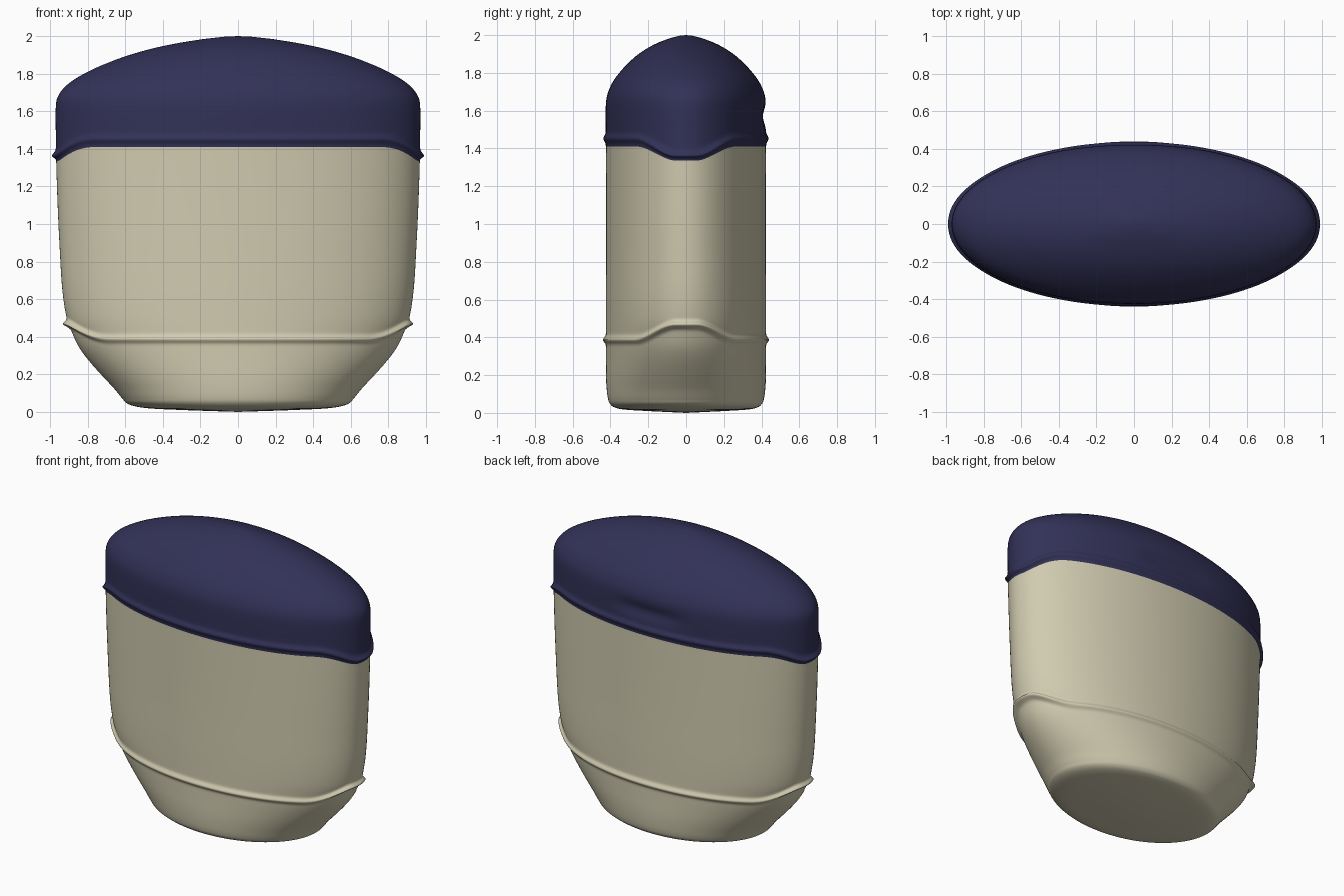
import bpy, bmesh, math

if "Cube" in bpy.data.objects:
    bpy.data.objects.remove(bpy.data.objects["Cube"])

N = 128  # sides round the oval

# Profile: (half width x, half depth y, height z)
PROFILE = [(0.25, 0.17, 0.008), (0.45, 0.32, 0.017), (0.54, 0.375, 0.028), (0.59, 0.40, 0.045),
           (0.615, 0.412, 0.07), (0.66, 0.42, 0.125), (0.73, 0.424, 0.2), (0.80, 0.424, 0.28),
           (0.85, 0.424, 0.35), (0.882, 0.424, 0.42), (0.912, 0.424, 0.5), (0.935, 0.424, 0.65),
           (0.948, 0.423, 0.85), (0.96, 0.423, 1.1), (0.968, 0.424, 1.35), (0.97, 0.425, 1.5),
           (0.97, 0.425, 1.62), (0.962, 0.42, 1.67), (0.935, 0.406, 1.715), (0.885, 0.383, 1.76),
           (0.80, 0.345, 1.81), (0.70, 0.303, 1.855), (0.57, 0.248, 1.902), (0.40, 0.175, 1.947),
           (0.20, 0.09, 1.982), (0.07, 0.034, 1.997)]


def smooth_curve(pts, steps=6):
    out = []
    for i in range(len(pts) - 1):
        a, b, c, d = (pts[max(i - 1, 0)], pts[i], pts[i + 1], pts[min(i + 2, len(pts) - 1)])
        # tangents with respect to height keep z increasing
        for s in range(steps):
            t = s / steps
            z = b[2] + (c[2] - b[2]) * t
            h = c[2] - b[2]
            p = []
            for k in (0, 1):
                m0 = (c[k] - a[k]) / (c[2] - a[2]) * h
                m1 = (d[k] - b[k]) / (d[2] - b[2]) * h
                p.append((2*t**3 - 3*t*t + 1) * b[k] + (t**3 - 2*t*t + t) * m0
                         + (3*t*t - 2*t**3) * c[k] + (t**3 - t*t) * m1)
            out.append((p[0], p[1], z))
    out.append(pts[-1])
    return out


CURVE = smooth_curve(PROFILE)


def lerp_table(z, table):
    # table rows end with the height
    if z <= table[0][-1]:
        return table[0][:-1]
    for a, b in zip(table, table[1:]):
        if z <= b[-1]:
            t = (z - a[-1]) / (b[-1] - a[-1])
            return tuple(p + (q - p) * t for p, q in zip(a[:-1], b[:-1]))
    return table[-1][:-1]


# How far each row is lifted at the narrow ends
LIFT = [(0, 0.1), (0.08, 0.33), (0.08, 0.45), (0, 0.9), (0, 1.05), (-0.075, 1.41),
        (-0.09, 1.455), (-0.085, 1.5), (0, 1.64)]


def bump(z, centre, width):
    return math.exp(-((z - centre) / width) ** 2)


def point(z0, ang):
    c, s = math.cos(ang), math.sin(ang)
    t = min(max((abs(s) - 0.12) / 0.5, 0), 1)
    end = 1 - t * t * (3 - 2 * t)
    z = z0 + lerp_table(z0, LIFT)[0] * end
    rx, ry = lerp_table(z, CURVE)
    # raised bands on the body and lid
    out = bump(z0, 0.387, 0.017) * (0.016 + 0.014 * end) + bump(z0, 1.452, 0.02) * (0.013 + 0.009 * end)
    nx, ny = c / rx, s / ry
    n = math.hypot(nx, ny)
    x, y = rx * c + out * nx / n, ry * s + out * ny / n
    # shallow thumb recess at the back of the lid
    if s > 0:
        y -= 0.018 * math.exp(-(x / 0.24) ** 4) * bump(z0, 1.57, 0.05)
    return x, y, z


def steps(a, b, d):
    n = round((b - a) / d)
    return [a + (b - a) * i / n for i in range(n)]


def loft(name, rows, mat, bottom=None, top=None):
    bm = bmesh.new()
    rings = [[bm.verts.new(point(z, 2 * math.pi * i / N)) for i in range(N)] for z in rows]
    for a, b in zip(rings, rings[1:]):
        for i in range(N):
            j = (i + 1) % N
            bm.faces.new((a[i], a[j], b[j], b[i]))
    for z, ring, flip in ((bottom, rings[0], True), (top, rings[-1], False)):
        if z is not None:
            v = bm.verts.new((0, 0, z))
            for i in range(N):
                j = (i + 1) % N
                bm.faces.new((ring[j], ring[i], v) if flip else (ring[i], ring[j], v))
    for f in bm.faces:
        f.smooth = True
    me = bpy.data.meshes.new(name)
    bm.to_mesh(me)
    bm.free()
    me.materials.append(mat)
    ob = bpy.data.objects.new(name, me)
    bpy.context.collection.objects.link(ob)
    return ob


def material(name, col):
    m = bpy.data.materials.new(name)
    m.diffuse_color = (*col, 1)
    m.use_nodes = True
    m.node_tree.nodes["Principled BSDF"].inputs["Base Color"].default_value = m.diffuse_color
    return m


cream = material("cream", (0.63, 0.595, 0.43))
navy = material("navy", (0.032, 0.031, 0.096))

low = [p[2] for p in CURVE if p[2] < 0.125]
high = [p[2] for p in CURVE if p[2] > 1.66]

# Container body up to the lid seam
loft("container_body", low + steps(0.125, 0.33, 0.02) + steps(0.33, 0.45, 0.006)
     + steps(0.45, 0.65, 0.025) + steps(0.65, 1.35, 0.05) + steps(1.35, 1.41, 0.01) + [1.41],
     cream, bottom=0.0)
# Domed lid
loft("lid", steps(1.41, 1.5, 0.006) + steps(1.5, 1.66, 0.012) + high, navy, top=2.0)
